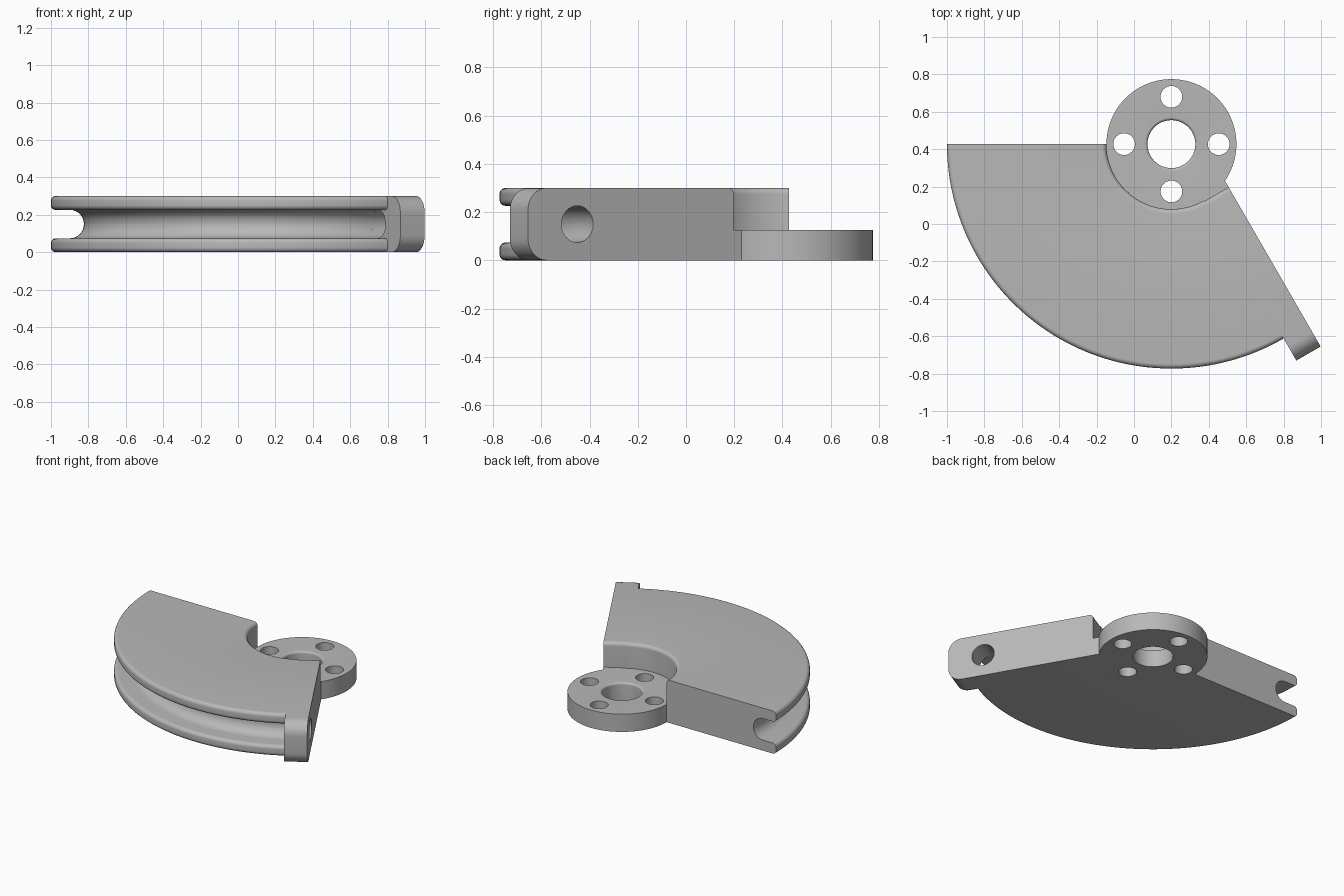
import bpy, bmesh
from math import pi, radians, cos, sin, tan
from mathutils import Vector, Matrix

if "Cube" in bpy.data.objects:
    bpy.data.objects.remove(bpy.data.objects["Cube"], do_unlink=True)

CENTRE = Vector((0.2, 0.427, 0))
HUB_R, HUB_H, RIM_R, HEIGHT = 0.3475, 0.125, 1.2, 0.3
ARM_ANGLE, ARM_WIDTH = radians(300), 0.15
GROOVE_R, GROOVE_AT = 0.076, 1.1
ALONG = Vector((cos(ARM_ANGLE), sin(ARM_ANGLE), 0))
ACROSS = Vector((-ALONG.y, ALONG.x, 0))

metal = bpy.data.materials.new("plain_grey")
metal.use_nodes = True
GREY = (0.48, 0.48, 0.48, 1)
metal.diffuse_color = GREY
metal.node_tree.nodes["Principled BSDF"].inputs["Base Color"].default_value = GREY


def rounded(corners, steps=8):
    """Turn (r, z, fillet) corners into an outline with true fillets."""
    out = []
    for i, (r, z, rad) in enumerate(corners):
        p = Vector((r, z))
        if rad == 0:
            out.append(p)
            continue
        a = (Vector(corners[i - 1][:2]) - p).normalized()
        b = (Vector(corners[(i + 1) % len(corners)][:2]) - p).normalized()
        half = a.angle(b) / 2
        mid = p + (a + b).normalized() * rad / sin(half)
        start, end = p + a * rad / tan(half) - mid, p + b * rad / tan(half) - mid
        sweep = start.angle(end)
        for k in range(steps + 1):
            t = k / steps
            out.append(mid + (start * sin((1 - t) * sweep) + end * sin(t * sweep)) / sin(sweep))
    return out


def sweep_profile(name, outline, frames, closed=False):
    """Loft the outline through (origin, direction) frames."""
    bm = bmesh.new()
    rings = [[bm.verts.new(o + d * p.x + Vector((0, 0, p.y))) for p in outline]
             for o, d in frames]
    n = len(outline)
    for i in range(len(rings) if closed else len(rings) - 1):
        a, b = rings[i], rings[(i + 1) % len(rings)]
        for j in range(n):
            k = (j + 1) % n
            bm.faces.new((a[j], a[k], b[k], b[j]))
    if not closed:
        bm.faces.new(rings[0])
        bm.faces.new(rings[-1])
    bmesh.ops.recalc_face_normals(bm, faces=bm.faces)
    mesh = bpy.data.meshes.new(name)
    bm.to_mesh(mesh)
    bm.free()
    mesh.materials.append(metal)
    obj = bpy.data.objects.new(name, mesh)
    bpy.context.collection.objects.link(obj)
    return obj


def activate(obj):
    bpy.ops.object.select_all(action="DESELECT")
    obj.select_set(True)
    bpy.context.view_layer.objects.active = obj


def drill(obj, centre, axis, radius, segments=48):
    """Cut a round through hole."""
    mesh = bpy.data.meshes.new("drill")
    bm = bmesh.new()
    turn = Vector((0, 0, 1)).rotation_difference(axis).to_matrix().to_4x4()
    bmesh.ops.create_cone(bm, cap_ends=True, segments=segments, radius1=radius,
                          radius2=radius, depth=1, matrix=Matrix.Translation(centre) @ turn)
    bm.to_mesh(mesh)
    bm.free()
    mesh.materials.append(metal)
    cutter = bpy.data.objects.new("drill", mesh)
    cutter.hide_render = True
    bpy.context.collection.objects.link(cutter)
    mod = obj.modifiers.new("hole", "BOOLEAN")
    mod.operation, mod.solver, mod.object = "DIFFERENCE", "EXACT", cutter
    activate(obj)
    bpy.ops.object.modifier_apply(modifier=mod.name)
    bpy.data.objects.remove(cutter, do_unlink=True)


def turned(start, end, steps):
    angles = [start + (end - start) * i / steps for i in range(steps + 1)]
    return [(CENTRE, Vector((cos(a), sin(a), 0))) for a in angles]


UP = Vector((0, 0, 1))
MID = HEIGHT / 2
LOW, HIGH, DEEP = MID - GROOVE_R, MID + GROOVE_R, GROOVE_AT - GROOVE_R

# Grooved sector
sector = sweep_profile("grooved_sector", rounded([
    (HUB_R, 0, 0), (RIM_R, 0, 0.025), (RIM_R, LOW, 0.025),
    (DEEP, LOW, GROOVE_R - 0.001), (DEEP, HIGH, GROOVE_R - 0.001),
    (RIM_R, HIGH, 0.025), (RIM_R, HEIGHT, 0.025), (HUB_R, HEIGHT, 0.025),
]), turned(pi, ARM_ANGLE, 64))

# Straight end arm with rounded tip and cable hole
arm = sweep_profile("end_arm", rounded([
    (0.29, 0, 0), (1.336, 0, 0.09), (1.336, HEIGHT, 0.09),
    (0.352, HEIGHT, 0.025), (0.352, HUB_H, 0), (0.29, HUB_H, 0),
]), [(CENTRE, ALONG), (CENTRE + ACROSS * ARM_WIDTH, ALONG)])
drill(arm, CENTRE, UP, HUB_R, 96)
drill(arm, CENTRE + ALONG * GROOVE_AT + UP * MID, ACROSS, GROOVE_R)

# Hub disc with centre bore and four bolt holes
hub = sweep_profile("hub_disc", rounded([
    (0.128, 0, 0), (HUB_R, 0, 0), (HUB_R, HUB_H, 0), (0.128, HUB_H, 0.015),
]), turned(0, 2 * pi, 96)[:-1], closed=True)
for i in range(4):
    a = i * pi / 2
    drill(hub, CENTRE + Vector((cos(a), sin(a), 0)) * 0.253, UP, 0.058, 32)

for part in (sector, arm, hub):
    activate(part)
    bpy.ops.object.shade_smooth_by_angle(angle=radians(30))
